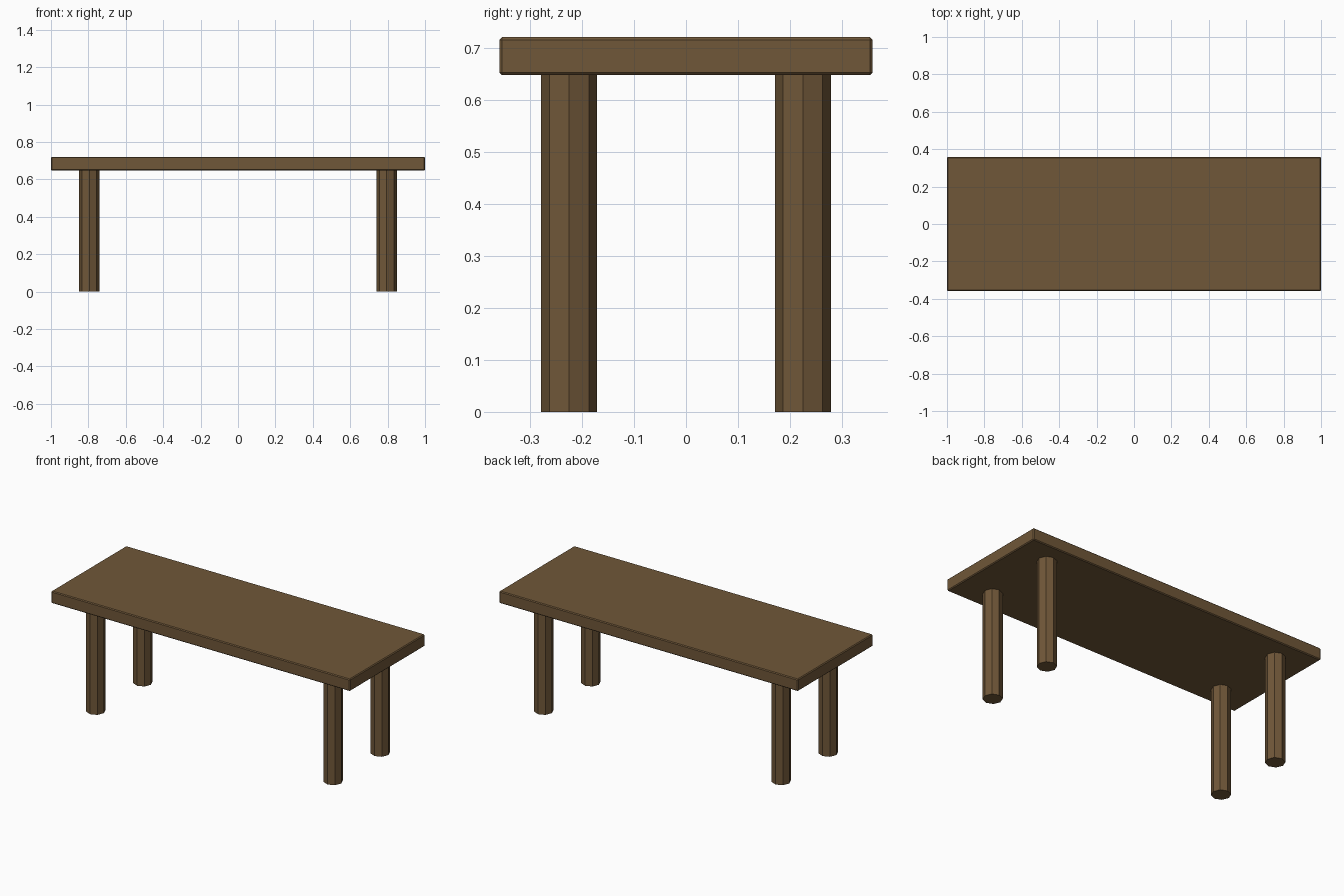
import bpy

if "Cube" in bpy.data.objects:
    bpy.data.objects.remove(bpy.data.objects["Cube"])

wood = bpy.data.materials.new("brown_wood")
wood.diffuse_color = (0.16, 0.095, 0.04, 1)
wood.use_nodes = True
wood.node_tree.nodes["Principled BSDF"].inputs["Base Color"].default_value = wood.diffuse_color

TOP, UNDER = 0.721, 0.648
LEG_R = 0.054

# Table top: thin slab with small chamfered edges
bpy.ops.mesh.primitive_cube_add(size=1, location=(0, 0, (TOP + UNDER) / 2))
top = bpy.context.object
top.name = "table_top"
top.scale = (2.0, 0.718, TOP - UNDER)
bpy.ops.object.transform_apply(location=False, rotation=False, scale=True)
bevel = top.modifiers.new("chamfer", 'BEVEL')
bevel.width = 0.005
bevel.segments = 1
top.data.materials.append(wood)

# Four octagonal legs
for x, side in ((-0.795, "left"), (0.795, "right")):
    for y, end in ((-0.225, "front"), (0.225, "back")):
        bpy.ops.mesh.primitive_cylinder_add(
            vertices=8, radius=LEG_R, depth=UNDER, location=(x, y, UNDER / 2))
        leg = bpy.context.object
        leg.name = f"{end}_{side}_leg"
        leg.data.materials.append(wood)
